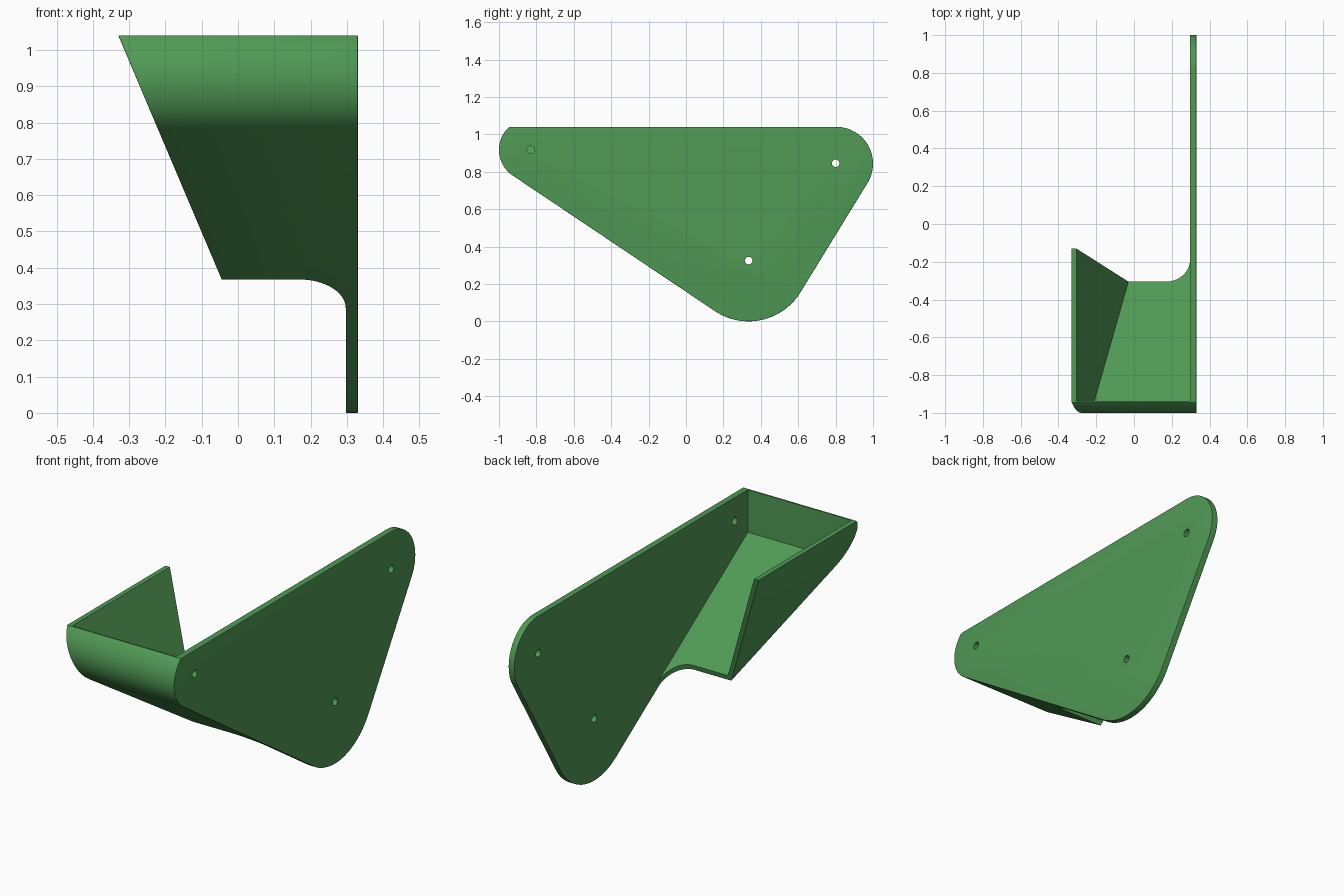
import bpy, bmesh
from math import atan2, acos, cos, sin, hypot, pi, radians
from mathutils import Matrix

if "Cube" in bpy.data.objects:
    bpy.data.objects.remove(bpy.data.objects["Cube"])

TOP, PLATE_IN, PLATE_OUT = 1.04, 0.297, 0.33
SLOPE = 0.424  # lean of the outer wall, x per z

# corner circles of the plate outline: y, z, radius
A = (-0.835, 0.917, 0.165)
B = (0.335, 0.325, 0.325)
C = (0.803, 0.843, 0.197)


def tangent_angle(p, q):
    dy, dz = q[0] - p[0], q[1] - p[1]
    return atan2(dz, dy) - acos((p[2] - q[2]) / hypot(dy, dz))


def arc(c, a0, a1, n):
    return [(c[0] + c[2] * cos(a0 + (a1 - a0) * i / n),
             c[1] + c[2] * sin(a0 + (a1 - a0) * i / n)) for i in range(n + 1)]


def loft(name, ring_a, ring_b, bevel=None):
    bm = bmesh.new()
    a = [bm.verts.new(p) for p in ring_a]
    b = [bm.verts.new(p) for p in ring_b]
    n = len(a)
    bm.faces.new(a)
    bm.faces.new(b[::-1])
    for i in range(n):
        j = (i + 1) % n
        bm.faces.new((a[j], a[i], b[i], b[j]))
    bmesh.ops.recalc_face_normals(bm, faces=bm.faces)
    if bevel:
        rim = [e for e in bm.edges
               if all(v in a for v in e.verts)
               or (all(v in b for v in e.verts)
                   and min(v.co.z for v in e.verts) < TOP - 0.001)]
        bmesh.ops.bevel(bm, geom=rim, offset=bevel, segments=4,
                        profile=0.5, affect='EDGES', clamp_overlap=True)
    mesh = bpy.data.meshes.new(name)
    bm.to_mesh(mesh)
    bm.free()
    ob = bpy.data.objects.new(name, mesh)
    bpy.context.collection.objects.link(ob)
    return ob


def cut(target, cutter):
    cutter.hide_render = True
    mod = target.modifiers.new("cut", 'BOOLEAN')
    mod.operation, mod.solver, mod.object = 'DIFFERENCE', 'EXACT', cutter
    bpy.context.view_layer.objects.active = target
    bpy.ops.object.modifier_apply(modifier=mod.name)
    bpy.data.objects.remove(cutter)


# solid body: rounded triangle outline, leaning outer side, softened rims
low = tangent_angle(A, B)
right = tangent_angle(B, C)
top_left = atan2(TOP - A[1], -(A[2] ** 2 - (TOP - A[1]) ** 2) ** 0.5)
outline = (arc(A, top_left, low + 2 * pi, 24) + arc(B, low, right, 28)
           + arc(C, right, pi / 2, 24))
lean = lambda z, x0: x0 + (TOP - z) * SLOPE
bracket = loft("corner_bracket",
               [(PLATE_OUT, y, z) for y, z in outline],
               [(lean(z, -0.33), y, z) for y, z in outline], bevel=0.02)

# hollow of the tray above the sloping floor
fy = A[0] + (A[2] - 0.025) * cos(low)
fz = A[1] + (A[2] - 0.025) * sin(low)
floor = lambda y: fz - (y - fy) * cos(low) / sin(low)
hollow = [(-0.937, floor(-0.937)), (0.0, floor(0.0)), (0.0, 1.2), (-0.937, 1.2)]
cut(bracket, loft("hollow_cutter",
                  [(PLATE_IN, y, z) for y, z in hollow],
                  [(lean(z, -0.304), y, z) for y, z in hollow]))

# open end of the tray, with a curved run-out into the plate
plan = [(-0.6, 1.4), (-0.6, -0.31)]
plan += [(0.17 + (PLATE_IN - 0.17) * sin(t * pi / 32),
          -0.17 - 0.14 * cos(t * pi / 32)) for t in range(17)]
plan += [(PLATE_IN, 1.4)]
cut(bracket, loft("end_cutter", *[[(x, y + (z - 0.375) * 0.27, z) for x, y in plan]
                                  for z in (-0.2, 1.3)]))

# screw holes through the plate
for y, z in ((-0.83, 0.917), (0.80, 0.845), (0.335, 0.325)):
    hole = (y, z, 0.02)
    ring = arc(hole, 0, 2 * pi, 24)[:-1]
    cut(bracket, loft("hole_cutter", [(0.25, *p) for p in ring],
                      [(0.4, *p) for p in ring]))

# green plastic, smooth curves with sharp corners
green = bpy.data.materials.new("green")
green.diffuse_color = (0.08, 0.32, 0.09, 1)
green.use_nodes = True
green.node_tree.nodes["Principled BSDF"].inputs["Base Color"].default_value = green.diffuse_color
bracket.data.materials.clear()
bracket.data.materials.append(green)
bracket.select_set(True)
bpy.context.view_layer.objects.active = bracket
bpy.ops.object.shade_smooth_by_angle(angle=radians(30))
